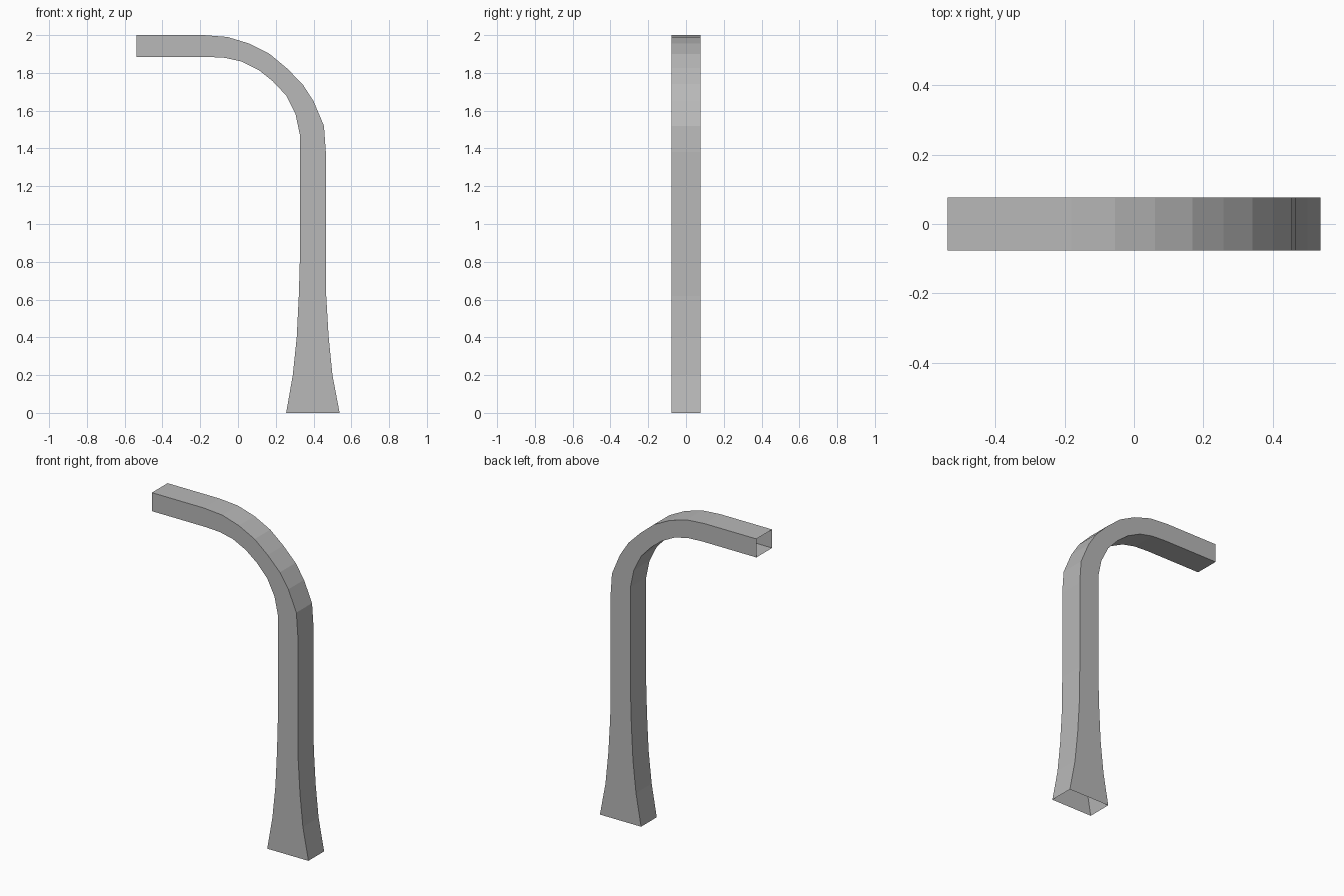
import bpy

cube = bpy.data.objects.get("Cube")
if cube:
    bpy.data.objects.remove(cube, do_unlink=True)

HALF_DEPTH = 0.077

# Matching stations along the outer and inner edges, from the foot to the arm tip
outer = [(.538, 0), (.50, .2), (.48, .4), (.467, .62), (.465, .83), (.465, 1.38),
         (.455, 1.52), (.40, 1.65), (.342, 1.74), (.258, 1.825), (.168, 1.90),
         (.06, 1.955), (-.055, 1.99), (-.18, 2), (-.538, 2)]
inner = [(.255, 0), (.29, .2), (.311, .4), (.322, .62), (.328, .83), (.328, 1.47),
         (.305, 1.58), (.255, 1.68), (.22, 1.718), (.183, 1.757), (.11, 1.815),
         (.02, 1.86), (-.07, 1.88), (-.165, 1.885), (-.538, 1.885)]

# Square tube, open at both ends: one four-corner ring per station
verts, faces = [], []
for (ox, oz), (ix, iz) in zip(outer, inner):
    verts += [(ox, -HALF_DEPTH, oz), (ox, HALF_DEPTH, oz),
              (ix, HALF_DEPTH, iz), (ix, -HALF_DEPTH, iz)]
for ring in range(len(outer) - 1):
    a, b = ring * 4, ring * 4 + 4
    for k in range(4):
        n = (k + 1) % 4
        faces.append((a + k, a + n, b + n, b + k))

mesh = bpy.data.meshes.new("curved_post")
mesh.from_pydata(verts, [], faces)
mesh.update()
post = bpy.data.objects.new("curved_post", mesh)
bpy.context.collection.objects.link(post)

# Plain grey finish
grey = bpy.data.materials.new("plain_grey")
grey.use_nodes = True
colour = (.48, .48, .48, 1)
grey.diffuse_color = colour
grey.node_tree.nodes["Principled BSDF"].inputs["Base Color"].default_value = colour
mesh.materials.append(grey)
